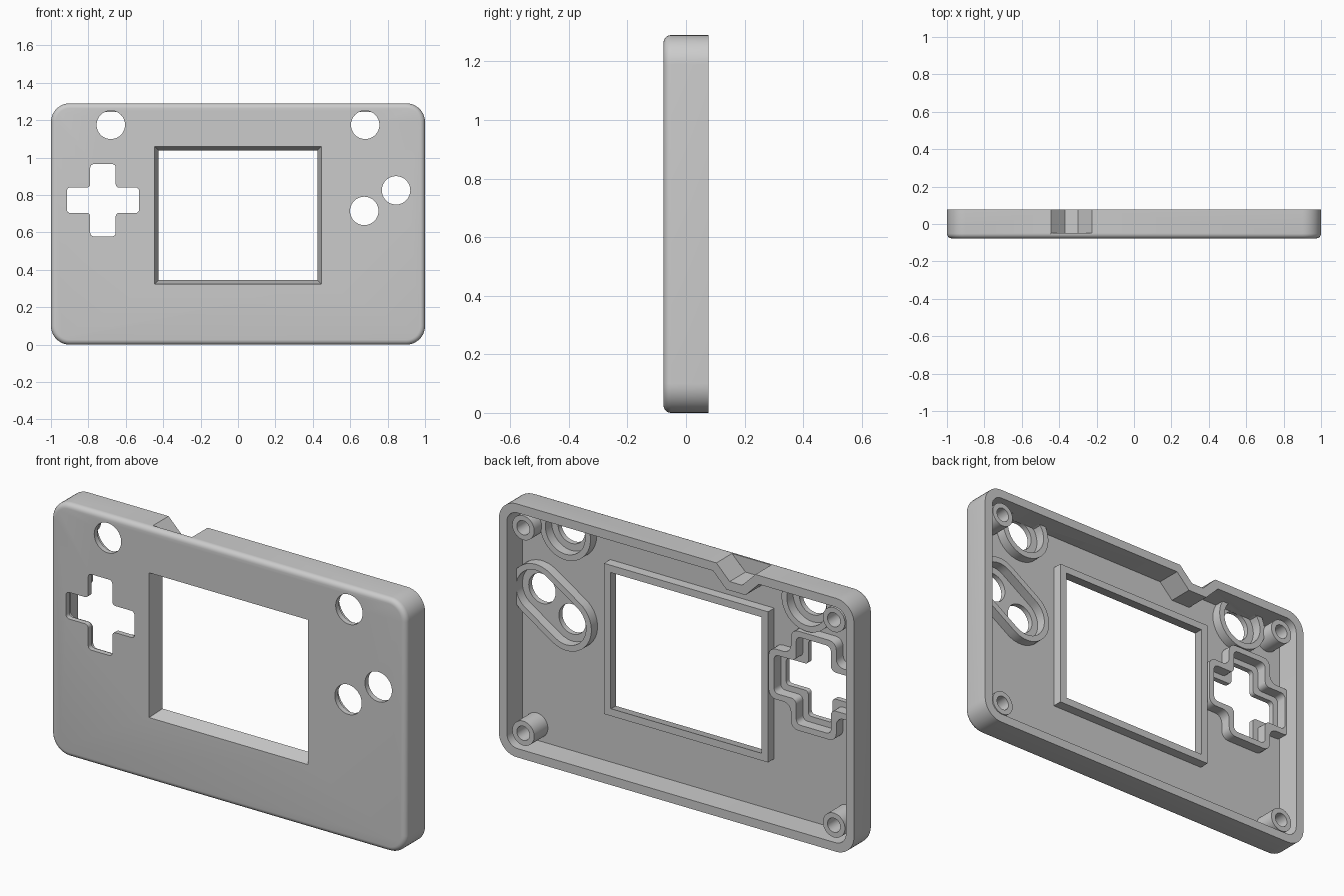
import bpy
import bmesh
import math
from mathutils import Vector

cube = bpy.data.objects.get("Cube")
if cube:
    bpy.data.objects.remove(cube, do_unlink=True)

FRONT, FLOOR, BACK = -0.077, -0.05, 0.077
HEIGHT, WALL = 1.29, 0.045

grey = bpy.data.materials.new("light_grey_plastic")
grey.use_nodes = True
grey.diffuse_color = (0.6, 0.6, 0.6, 1)
grey.node_tree.nodes["Principled BSDF"].inputs["Base Color"].default_value = (0.6, 0.6, 0.6, 1)


# ---- outlines in the x-z plane ----
def rounded(corners, r, n=6):
    """Fillet every right-angled corner of a closed outline."""
    pts = []
    for i, c in enumerate(corners):
        p = Vector(c)
        u = (Vector(corners[i - 1]) - p).normalized()
        v = (Vector(corners[(i + 1) % len(corners)]) - p).normalized()
        mid = p + r * (u + v)
        for k in range(n + 1):
            a = math.pi / 2 * k / n
            pts.append(tuple(mid - r * (v * math.cos(a) + u * math.sin(a))))
    return pts


def box(x0, x1, z0, z1):
    return [(x0, z0), (x1, z0), (x1, z1), (x0, z1)]


def circle(c, r, n=40):
    return [(c[0] + r * math.cos(2 * math.pi * k / n),
             c[1] + r * math.sin(2 * math.pi * k / n)) for k in range(n)]


def capsule(c1, c2, r, n=20):
    base = math.atan2(c2[1] - c1[1], c2[0] - c1[0]) - math.pi / 2
    pts = []
    for c, start in ((c2, base), (c1, base + math.pi)):
        for k in range(n + 1):
            a = start + math.pi * k / n
            pts.append((c[0] + r * math.cos(a), c[1] + r * math.sin(a)))
    return pts


def plus(c, half, arm, r):
    quarter = [(half, -arm), (half, arm), (arm, arm)]
    pts = []
    for k in range(4):
        for x, z in quarter:
            for _ in range(k):
                x, z = -z, x
            pts.append((c[0] + x, c[1] + z))
    return rounded(pts, r, 4)


def clamp(pts, gap):
    """Keep an outline a given distance inside the outer walls."""
    lim = 1 - gap
    return [(max(-lim, min(lim, x)), max(gap, min(HEIGHT - gap, z))) for x, z in pts]


def screen(y):
    """Opening that narrows from the front face to the back of its rim."""
    t = 0.022 * (y - FRONT) / -FRONT
    return box(-0.447 + t, 0.447 - t, 0.323 + t, 1.06 - t)


# ---- solids ----
def finish(name, bm):
    bmesh.ops.recalc_face_normals(bm, faces=bm.faces)
    mesh = bpy.data.meshes.new(name)
    bm.to_mesh(mesh)
    bm.free()
    mesh.materials.append(grey)
    ob = bpy.data.objects.new(name, mesh)
    bpy.context.collection.objects.link(ob)
    return ob


def loops(bm, layers):
    return [[bm.verts.new((x, y, z)) for x, z in pts] for pts, y in layers]


def skin(bm, a, b):
    for i in range(len(a)):
        j = (i + 1) % len(a)
        bm.faces.new((a[i], a[j], b[j], b[i]))


def prism(name, pts, y0, y1, pts1=None, fillet=0):
    bm = bmesh.new()
    a, b = loops(bm, [(pts, y0), (pts1 or pts, y1)])
    skin(bm, a, b)
    front = bm.faces.new(a)
    bm.faces.new(b)
    if fillet:
        bmesh.ops.recalc_face_normals(bm, faces=bm.faces)
        bmesh.ops.bevel(bm, geom=list(front.edges), offset=fillet, segments=5,
                        profile=0.5, affect='EDGES')
    return finish(name, bm)


def ring(name, outer, inner, y1, inner_front=None, y0=FLOOR - 0.004):
    """Raised rim standing on the inside of the front plate."""
    bm = bmesh.new()
    rows = loops(bm, [(outer, y0), (outer, y1), (inner, y1), (inner_front or inner, y0)])
    for i in range(4):
        skin(bm, rows[i], rows[(i + 1) % 4])
    return finish(name, bm)


def cut(ob, cutter):
    cutter.hide_render = True
    mod = ob.modifiers.new("cut", 'BOOLEAN')
    mod.operation = 'DIFFERENCE'
    mod.solver = 'EXACT'
    mod.object = cutter
    bpy.context.view_layer.objects.active = ob
    bpy.ops.object.modifier_apply(modifier=mod.name)
    bpy.data.objects.remove(cutter, do_unlink=True)


# ---- layout ----
shoulders = {"left": (0.68, 1.175), "right": (-0.68, 1.175)}
action_a, action_b = (0.845, 0.825), (0.675, 0.715)
pad = (-0.722, 0.772)
notch = [(-0.445, HEIGHT), (-0.37, 1.215), (-0.3, 1.215), (-0.225, HEIGHT)]

# Tray-shaped shell
shell = prism("front_shell", rounded(box(-1, 1, 0, HEIGHT), 0.1, 10), FRONT, BACK, fillet=0.026)
cavity = rounded(box(-1 + WALL, 1 - WALL, WALL, HEIGHT - WALL), 0.06, 10)
cut(shell, prism("cavity_cutter", cavity, FLOOR, BACK + 0.1))

# Button, pad and screen openings
for c in [*shoulders.values(), action_a, action_b]:
    cut(shell, prism("hole_cutter", circle(c, 0.076), FRONT - 0.1, FLOOR + 0.02))
cut(shell, prism("pad_cutter", plus(pad, 0.193, 0.068, 0.018), FRONT - 0.1, FLOOR + 0.02))
cut(shell, prism("screen_cutter", screen(-0.1), -0.1, 0.02, screen(0.02)))

# Notch in the top wall, with the wall folded around it
over = [(-0.485, 1.33), notch[1], notch[2], (-0.185, 1.33)]
cut(shell, prism("notch_cutter", over, FLOOR + 0.001, BACK + 0.1))
fold = [(-0.191, 1.26), (-0.281, 1.17), (-0.389, 1.17), (-0.479, 1.26)]
parts = [shell, prism("notch_wall", notch + fold, FLOOR - 0.004, BACK)]

# Rims around the openings
parts.append(ring("screen_rim", box(-0.462, 0.462, 0.308, 1.075), screen(0), 0.0,
                  screen(FLOOR - 0.004)))
for side, c in shoulders.items():
    parts.append(ring(side + "_shoulder_rim", clamp(circle(c, 0.142), 0.02),
                      clamp(circle(c, 0.112), WALL), 0.0))
parts.append(ring("action_button_rim", clamp(capsule(action_a, action_b, 0.142), 0.02),
                  clamp(capsule(action_a, action_b, 0.112), WALL), 0.0))
parts.append(ring("direction_pad_rim", clamp(plus(pad, 0.253, 0.128, 0.04), 0.02),
                  clamp(plus(pad, 0.223, 0.098, 0.025), WALL), 0.005))

# Screw posts in the corners
for sx, side in ((1, "left"), (-1, "right")):
    for z, level in ((0.122, "lower"), (1.168, "upper")):
        c = (sx * 0.875, z)
        parts.append(ring(f"{level}_{side}_screw_post", circle(c, 0.062), circle(c, 0.036), 0.06))

for ob in parts:
    bpy.ops.object.select_all(action='DESELECT')
    ob.select_set(True)
    bpy.context.view_layer.objects.active = ob
    bpy.ops.object.shade_smooth_by_angle(angle=math.radians(30))
